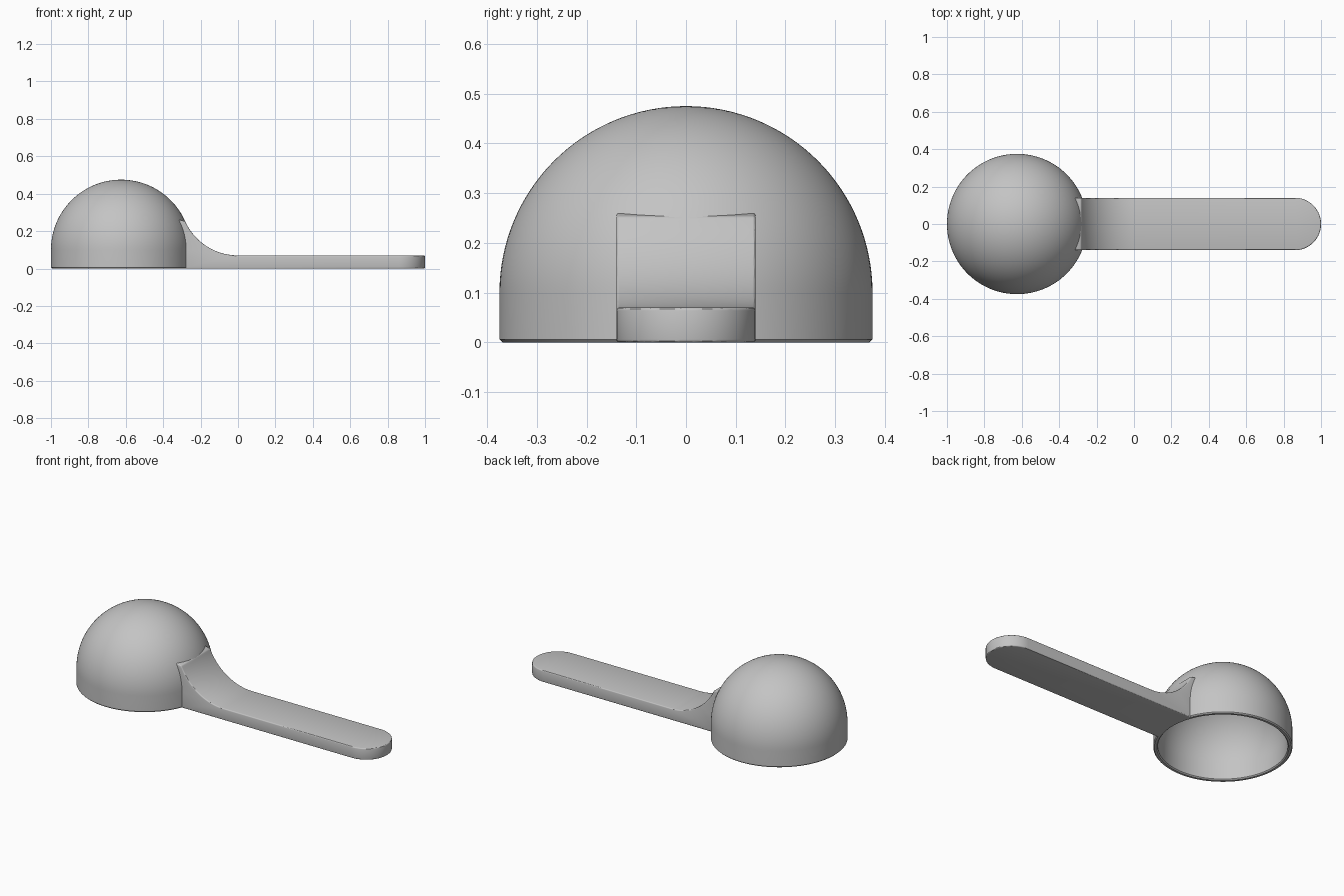
import bpy, bmesh
from math import sin, cos, pi, atan2, sqrt
from mathutils import Vector

default = bpy.data.objects.get("Cube")
if default:
    bpy.data.objects.remove(default)

BOWL_X, RADIUS, WALL, RIM_H = -0.625, 0.375, 0.025, 0.1
HALF_W, THICK, EDGE = 0.14, 0.07, 0.006

grey = bpy.data.materials.new("light grey")
grey.use_nodes = True
COLOUR = (0.55, 0.55, 0.55, 1)
grey.diffuse_color = COLOUR
grey.node_tree.nodes["Principled BSDF"].inputs["Base Color"].default_value = COLOUR


def add_object(name, bm):
    bmesh.ops.recalc_face_normals(bm, faces=bm.faces)
    mesh = bpy.data.meshes.new(name)
    bm.to_mesh(mesh)
    bm.free()
    mesh.materials.append(grey)
    obj = bpy.data.objects.new(name, mesh)
    bpy.context.collection.objects.link(obj)
    return obj


def make_active(obj):
    bpy.ops.object.select_all(action='DESELECT')
    obj.select_set(True)
    bpy.context.view_layer.objects.active = obj


def dome_arc(r, steps=32):
    """Quarter circle from the rim up to the axis."""
    return [(r * cos(pi / 2 * i / steps), RIM_H + r * sin(pi / 2 * i / steps))
            for i in range(steps + 1)]


def revolve(name, profile):
    bm = bmesh.new()
    verts = [bm.verts.new((BOWL_X + r, 0, z)) for r, z in profile]
    edges = [bm.edges.new(pair) for pair in zip(verts, verts[1:])]
    bmesh.ops.spin(bm, geom=verts + edges, cent=(BOWL_X, 0, 0), axis=(0, 0, 1),
                   angle=2 * pi, steps=128)
    bmesh.ops.remove_doubles(bm, verts=bm.verts, dist=0.0001)
    return add_object(name, bm)


# Hollow bowl with a softened rim
inner = RADIUS - WALL
bowl = revolve("bowl", dome_arc(RADIUS)[::-1]
               + [(RADIUS, EDGE), (RADIUS - EDGE, 0), (inner + EDGE, 0), (inner, EDGE)]
               + dome_arc(inner))

# Cutter that keeps the handle out of the bowl
cut_r = RADIUS - 0.008
cutter = revolve("bowl_cutter", [(0, -0.1), (cut_r, -0.1)] + dome_arc(cut_r))
cutter.hide_render = True

# Handle side profile: flat bar with a fillet tangent to the dome
drop = RIM_H - THICK
fillet = (BOWL_X ** 2 + drop ** 2 - RADIUS ** 2) / (2 * (RADIUS + drop))
centre_z = THICK + fillet
end_angle = atan2(-BOWL_X, centre_z - RIM_H)
profile = [(1, 0), (1, THICK)]
for i in range(25):
    a = end_angle * i / 24
    profile.append((-fillet * sin(a), centre_z - fillet * cos(a)))
profile += [(-0.34, profile[-1][1] + 0.012), (-0.34, 0)]

bm = bmesh.new()
side = bm.faces.new([bm.verts.new((x, -HALF_W, z)) for x, z in profile])
swept = bmesh.ops.extrude_face_region(bm, geom=[side])
bmesh.ops.translate(bm, vec=Vector((0, 2 * HALF_W, 0)),
                    verts=[v for v in swept["geom"] if isinstance(v, bmesh.types.BMVert)])
bmesh.ops.recalc_face_normals(bm, faces=bm.faces)

# Round the tip of the handle
tip = [e for e in bm.edges if all(v.co.x > 0.99 for v in e.verts)
       and abs(e.verts[0].co.z - e.verts[1].co.z) > 0.01]
bmesh.ops.bevel(bm, geom=tip, offset=HALF_W - 0.0005, segments=20, profile=0.5,
                affect='EDGES')
bmesh.ops.remove_doubles(bm, verts=bm.verts, dist=0.002)
handle = add_object("handle", bm)

# Soften the handle edges, then trim it to the bowl
soft = handle.modifiers.new("soft_edges", 'BEVEL')
soft.width = EDGE
soft.segments = 3
soft.limit_method = 'ANGLE'
soft.use_clamp_overlap = False
trim = handle.modifiers.new("trim", 'BOOLEAN')
trim.operation = 'DIFFERENCE'
trim.solver = 'EXACT'
trim.object = cutter
make_active(handle)
for name in ("soft_edges", "trim"):
    bpy.ops.object.modifier_apply(modifier=name)
bpy.data.objects.remove(cutter)

for obj in (bowl, handle):
    make_active(obj)
    bpy.ops.object.shade_smooth_by_angle(angle=pi / 6)
